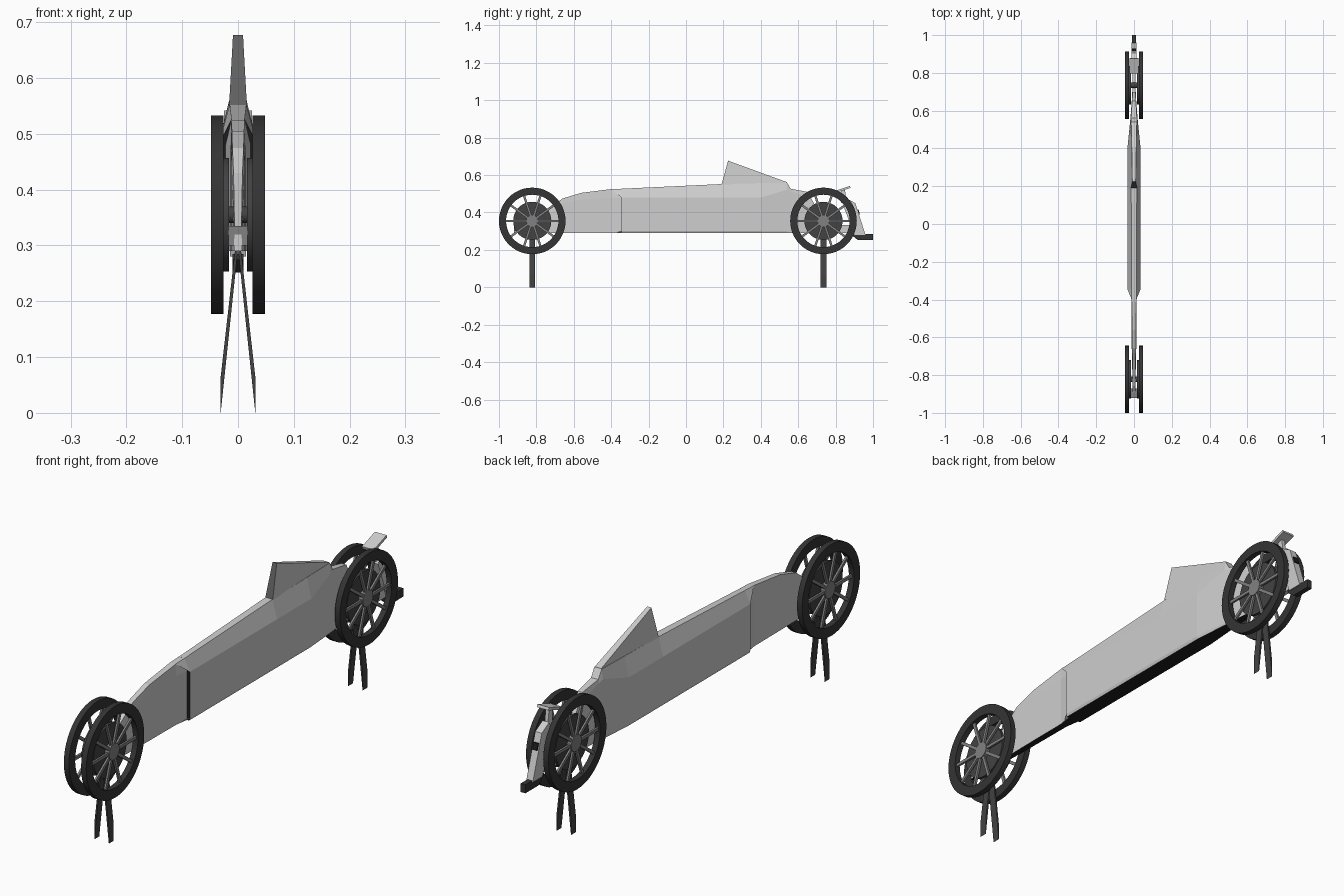
import bpy, bmesh, math
from mathutils import Vector

cube = bpy.data.objects.get("Cube")
if cube:
    bpy.data.objects.remove(cube, do_unlink=True)


def material(name, value):
    m = bpy.data.materials.new(name)
    m.use_nodes = True
    col = (value, value, value, 1)
    m.diffuse_color = col
    m.node_tree.nodes["Principled BSDF"].inputs["Base Color"].default_value = col
    return m


PAINT = material("light grey paint", 0.62)
BLACK = material("black", 0.012)
RUBBER = material("tyre dark grey", 0.035)
DARK = material("dark grey metal", 0.055)
STEEL = material("mid grey metal", 0.22)
SHADE = material("cockpit grey", 0.12)


def make(name, bm, *mats, smooth=False):
    bmesh.ops.recalc_face_normals(bm, faces=bm.faces)
    me = bpy.data.meshes.new(name)
    bm.to_mesh(me)
    bm.free()
    for m in mats:
        me.materials.append(m)
    ob = bpy.data.objects.new(name, me)
    bpy.context.collection.objects.link(ob)
    if smooth:
        bpy.ops.object.select_all(action="DESELECT")
        ob.select_set(True)
        bpy.context.view_layer.objects.active = ob
        bpy.ops.object.shade_smooth_by_angle(angle=math.radians(35))
    return ob


def skin(bm, rings, closed=False):
    """Join rings of points with quads and cap the ends."""
    loops = [[bm.verts.new(p) for p in r] for r in rings]
    pairs = list(zip(loops, loops[1:]))
    if closed:
        pairs.append((loops[-1], loops[0]))
    for a, b in pairs:
        for i in range(len(a)):
            j = (i + 1) % len(a)
            bm.faces.new((a[i], a[j], b[j], b[i]))
    if not closed:
        bm.faces.new(loops[0])
        bm.faces.new(loops[-1])


def hull(name, sections, front_black=False):
    """Loft of sections: y, top z, top half width, shoulder z and half width, floor half width."""
    bm = bmesh.new()
    rings = []
    for y, zt, wt, zs, ws, wb in sections:
        half = [(wt, zt), (ws, zs), (ws, FLOOR + 0.01), (wb, FLOOR)]
        rings.append([(x, y, z) for x, z in half] + [(-x, y, z) for x, z in half[::-1]])
    skin(bm, rings)
    bmesh.ops.recalc_face_normals(bm, faces=bm.faces)
    for f in bm.faces:
        if f.normal.z < -0.7 or (front_black and f.normal.y < -0.9):
            f.material_index = 1
    return make(name, bm, PAINT, BLACK)


def prism(name, outline, width, mat, x=0):
    """Side outline (y, z) given thickness across x."""
    bm = bmesh.new()
    skin(bm, [[(x + s * width, y, z) for y, z in outline] for s in (-1, 1)])
    return make(name, bm, mat)


def lathe(name, profile, x_sign, centre, mat, steps=48):
    """Closed (x, radius) profile turned about the axle."""
    bm = bmesh.new()
    rings = []
    for i in range(steps):
        a = math.tau * i / steps
        rings.append([(x_sign * x, centre[0] + r * math.cos(a), centre[1] + r * math.sin(a))
                      for x, r in profile])
    skin(bm, rings, closed=True)
    bmesh.ops.remove_doubles(bm, verts=bm.verts, dist=0.0001)
    return make(name, bm, mat, smooth=True)


FLOOR = 0.29

# Nose and main body
hull("nose", [
    (-0.92, 0.32, 0.006, 0.31, 0.007, 0.007),
    (-0.72, 0.43, 0.008, 0.40, 0.010, 0.010),
    (-0.66, 0.475, 0.010, 0.45, 0.012, 0.012),
    (-0.56, 0.505, 0.011, 0.47, 0.013, 0.013),
    (-0.40, 0.525, 0.012, 0.48, 0.014, 0.014),
    (-0.34, 0.527, 0.012, 0.48, 0.023, 0.023)])
hull("main_body", [
    (-0.345, 0.527, 0.012, 0.48, 0.035, 0.031),
    (0.19, 0.552, 0.015, 0.48, 0.035, 0.031),
    (0.40, 0.557, 0.016, 0.48, 0.035, 0.031),
    (0.54, 0.56, 0.016, 0.522, 0.021, 0.020),
    (0.56, 0.527, 0.015, 0.515, 0.019, 0.018),
    (0.65, 0.51, 0.010, 0.48, 0.012, 0.012),
    (0.70, 0.42, 0.008, 0.40, 0.010, 0.010)], front_black=True)

# Lips over and under the side intakes
bm = bmesh.new()
for s in (-1, 1):
    for lip in (((0.012, -0.40, 0.525), (0.012, -0.345, 0.527), (0.035, -0.345, 0.48)),
                ((0.014, -0.38, 0.291), (0.014, -0.345, 0.291), (0.035, -0.345, 0.30))):
        bm.faces.new([bm.verts.new((s * x, y, z)) for x, y, z in lip])
make("intake_lips", bm, PAINT)

# Tall fin behind the cockpit, with a shaded front
bm = bmesh.new()
skin(bm, [[(s * w, y, z) for y, z, w in (
    (0.19, 0.55, 0.016), (0.225, 0.677, 0.009), (0.54, 0.562, 0.014), (0.54, 0.55, 0.016))]
    for s in (-1, 1)])
bmesh.ops.recalc_face_normals(bm, faces=bm.faces)
for f in bm.faces:
    if f.normal.y < -0.8:
        f.material_index = 1
make("cockpit_fin", bm, PAINT, SHADE)

# Tail frame, tail column, wing and bumper
prism("tail_beam", [(0.68, 0.29), (0.68, 0.34), (0.92, 0.33), (0.92, 0.29)], 0.009, PAINT)
prism("tail_column", [(0.90, 0.28), (0.96, 0.28), (0.905, 0.45), (0.86, 0.475), (0.84, 0.44)],
      0.014, PAINT)
prism("tail_light", [(0.915, 0.39), (0.93, 0.39), (0.922, 0.415), (0.908, 0.415)], 0.010, BLACK)
prism("tail_wing", [(0.80, 0.505), (0.88, 0.532), (0.876, 0.542), (0.797, 0.515)], 0.025, PAINT)
prism("wing_stalk", [(0.83, 0.45), (0.86, 0.45), (0.85, 0.52), (0.83, 0.515)], 0.007, PAINT)
prism("rear_bumper", [(0.89, 0.275), (0.92, 0.252), (1.0, 0.252), (1.0, 0.285), (0.89, 0.285)],
      0.010, RUBBER)
prism("front_bracket", [(-0.92, 0.30), (-0.87, 0.30), (-0.87, 0.335), (-0.92, 0.335)],
      0.017, STEEL)

# Wheels, axles and stands
AXLE_Z = 0.355
for end, y in (("front", -0.822), ("rear", 0.735)):
    c = (y, AXLE_Z)
    lathe(end + "_axle", [(-0.03, 0), (-0.03, 0.015), (0.03, 0.015), (0.03, 0)], 1, c, DARK, 16)
    for side, s in (("left", 1), ("right", -1)):
        label = end + "_" + side
        lathe(label + "_tyre", [(0.026, 0.14), (0.026, 0.178), (0.048, 0.178), (0.048, 0.14)],
              s, c, RUBBER)
        lathe(label + "_disc", [(0.016, 0), (0.016, 0.102), (0.026, 0.102), (0.026, 0)],
              s, c, DARK)
        lathe(label + "_hub", [(0.024, 0), (0.024, 0.032), (0.044, 0.032), (0.044, 0)],
              s, c, STEEL, 20)
        # Ten slim spokes
        bm = bmesh.new()
        for i in range(10):
            a = math.tau * i / 10
            out = Vector((0, math.cos(a), math.sin(a)))
            across = Vector((0, -math.sin(a), math.cos(a))) * 0.006
            depth = Vector((0.004, 0, 0))
            hub = Vector((s * 0.037, y, AXLE_Z))
            skin(bm, [[hub + out * r + across * u + depth * v
                       for u, v in ((-1, -1), (1, -1), (1, 1), (-1, 1))] for r in (0.025, 0.145)])
        make(label + "_spokes", bm, STEEL)
        # Splayed stand leg with a pointed foot
        bm = bmesh.new()
        skin(bm, [[(s * x, y + d, z) for x, z in
                   ((0.0, 0.295), (0.005, 0.295), (0.031, 0.065), (0.031, 0.0))]
                  for d in (-0.015, 0.015)])
        make(label + "_stand_leg", bm, DARK)
